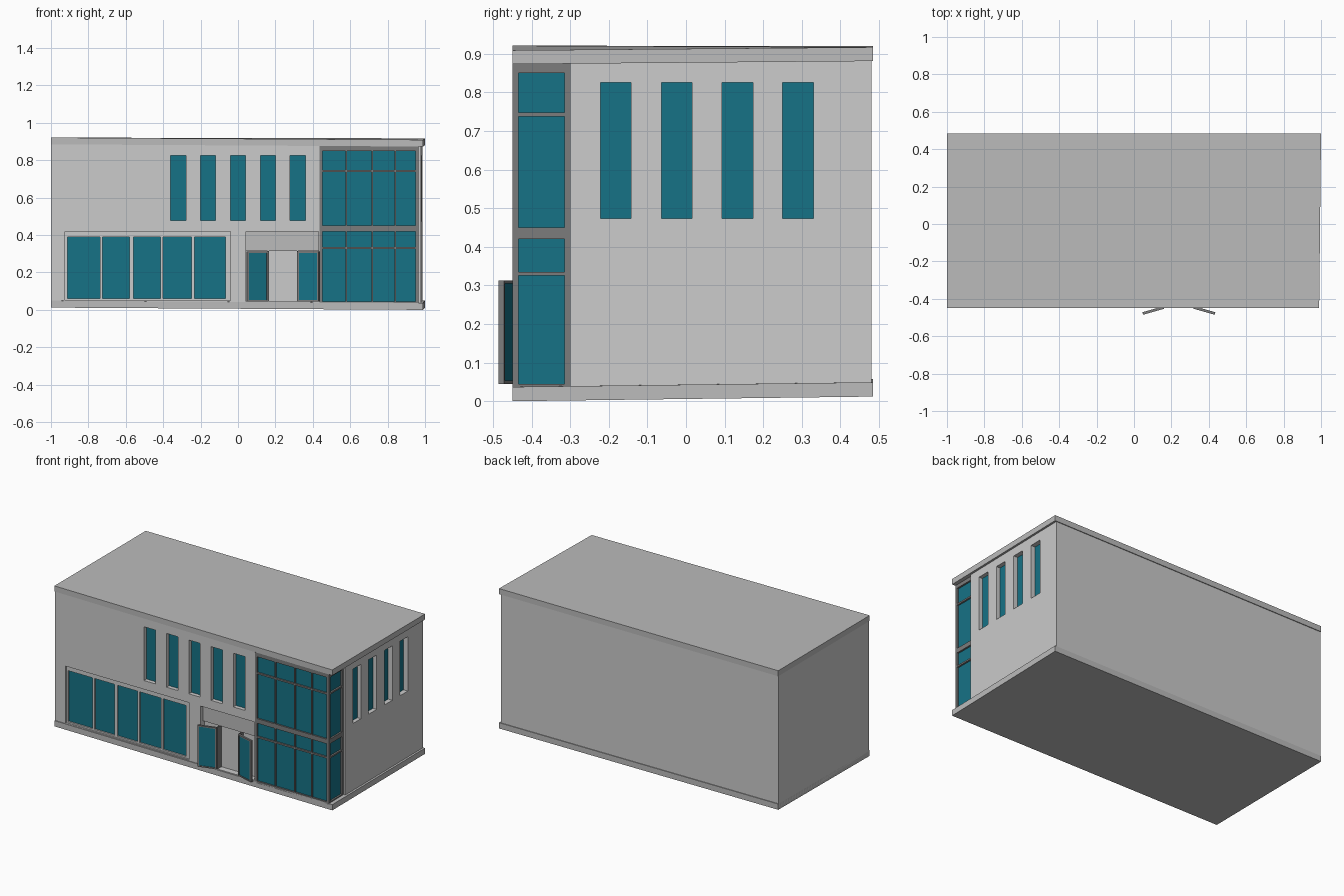
import bpy, bmesh, math
from mathutils import Matrix, Vector

if "Cube" in bpy.data.objects:
    bpy.data.objects.remove(bpy.data.objects["Cube"])


def material(name, rgb):
    m = bpy.data.materials.new(name)
    m.diffuse_color = (*rgb, 1)
    m.use_nodes = True
    m.node_tree.nodes["Principled BSDF"].inputs["Base Color"].default_value = m.diffuse_color
    return m


GLASS = material("glass", (0.008, 0.17, 0.24))
TRIM = material("trim_grey", (0.5, 0.5, 0.5))
DARK = material("frame_grey", (0.2, 0.2, 0.2))


def finish(name, bm, mat=None):
    bmesh.ops.recalc_face_normals(bm, faces=bm.faces[:])
    me = bpy.data.meshes.new(name)
    bm.to_mesh(me)
    bm.free()
    if mat:
        me.materials.append(mat)
    ob = bpy.data.objects.new(name, me)
    bpy.context.collection.objects.link(ob)
    return ob


def boxes(name, items, mat=None, xform=None):
    """Each item is (x0, x1, y0, y1, z0, z1)."""
    bm = bmesh.new()
    for x0, x1, y0, y1, z0, z1 in items:
        m = (Matrix.Translation(((x0 + x1) / 2, (y0 + y1) / 2, (z0 + z1) / 2))
             @ Matrix.Diagonal((x1 - x0, y1 - y0, z1 - z0, 1)))
        bmesh.ops.create_cube(bm, size=1, matrix=xform @ m if xform else m)
    return finish(name, bm, mat)


def prism(name, outline, bottoms, tops, mat=None):
    bm = bmesh.new()
    lo = [bm.verts.new((*p, z)) for p, z in zip(outline, bottoms)]
    hi = [bm.verts.new((*p, z)) for p, z in zip(outline, tops)]
    bm.faces.new(lo)
    bm.faces.new(hi)
    for i in range(len(lo)):
        j = (i + 1) % len(lo)
        bm.faces.new((lo[i], lo[j], hi[j], hi[i]))
    return finish(name, bm, mat)


def bars(u, v, panes_u, panes_v, d):
    """Bars filling rectangle u x v around a grid of panes, depth range d."""
    def gaps(span, panes):
        e = [span[0]] + [k for p in panes for k in p] + [span[1]]
        return list(zip(e[::2], e[1::2]))
    out = [(a, b, *d, *v) for a, b in gaps(u, panes_u)]
    out += [(*p, *d, a, b) for a, b in gaps(v, panes_v) for p in panes_u]
    return out


# Base and roof slabs, both slightly tilted
rim = [(-1, -.45), (.99, -.45), (1, .485), (-1, .485)]
for name, zs, t in (("base_slab", (.012, 0, .012, .02), .037),
                    ("roof_slab", (.885, .873, .881, .884), .036)):
    prism(name, rim, zs, [z + t for z in zs], TRIM)

# Main walls with a notch for the glazed corner
F = -.445
plan = [(-1, F), (.44, F), (.44, -.30), (.978, -.30), (.987, .48), (-1, .48)]
walls = prism("walls", plan, [.03] * 6, [.89] * 6)

# Openings cut in the walls
R = .03
front_x = [-.32 + .16 * i for i in range(5)]
side_y = [-.182, -.024, .133, .29]
cuts = [(x - .041, x + .041, F - .1, F + R, .477, .825) for x in front_x]
cuts += [(.98 - R, 1.1, y - .04, y + .04, .473, .825) for y in side_y]
cuts += [(-.925, -.04, F - .1, F + .03, .05, .42),
         (.042, .43, F - .1, F + .04, .045, .42)]
cutter = boxes("cutter", cuts)
cutter.hide_render = True
mod = walls.modifiers.new("openings", "BOOLEAN")
mod.operation, mod.solver, mod.object = "DIFFERENCE", "EXACT", cutter
bpy.context.view_layer.objects.active = walls
bpy.ops.object.modifier_apply(modifier=mod.name)
bpy.data.objects.remove(cutter)

# Narrow window glass
boxes("upper_front_glass", [(x - .041, x + .041, F + R - .004, F + R, .477, .825)
                            for x in front_x], GLASS)
boxes("upper_side_glass", [(.98 - R, .984 - R, y - .04, y + .04, .473, .825)
                           for y in side_y], GLASS)

# Wide shop window
shop = [(-.912, -.738), (-.724, -.58), (-.56, -.415), (-.40, -.248), (-.232, -.068)]
boxes("shop_window_frame", bars((-.925, -.04), (.05, .42), shop, [(.06, .39)],
                                (F + .01, F + .03)))
boxes("shop_window_glass", [(*p, F + .02, F + .03, .06, .39) for p in shop], GLASS)

# Glazed corner: solid glass core with bars on front and side
rows = [(.045, .325), (.335, .42), (.45, .738), (.748, .85)]
cols = [(.451, .575), (.583, .715), (.722, .838), (.846, .949)]
boxes("corner_glass", [(.44, .955, -.44, -.29, .035, .878)], GLASS)
boxes("corner_frame_front", bars((.437, .966), (.03, .876), cols, rows,
                                 (-.45, -.435)), DARK)
side = bars((-.45, -.30), (.03, .876), [(-.434, -.315)], rows, (.95, .966))
boxes("corner_frame_side", [(c, d, a, b, e, f) for a, b, c, d, e, f in side], DARK)

# Entrance: lintel, door posts and two leaves swung open
boxes("door_lintel", [(.042, .437, F + .025, F + .045, .315, .42)], TRIM)
for tag, s in (("left", 1), ("right", -1)):
    mirror = Matrix.Translation((.24, 0, 0)) @ Matrix.Diagonal((s, 1, 1, 1))
    swing = (mirror @ Matrix.Translation((-.08, F, 0))
             @ Matrix.Rotation(math.radians(16), 4, "Z"))
    boxes(f"{tag}_door_post", [(-.082, -.075, F, F + .042, .04, .315)], DARK, mirror)
    boxes(f"{tag}_door_frame", bars((-.118, 0), (.045, .313), [(-.108, -.008)],
                                    [(.053, .305)], (-.008, .006)), DARK, swing)
    boxes(f"{tag}_door_glass", [(-.108, -.008, -.004, .002, .053, .305)], GLASS, swing)
